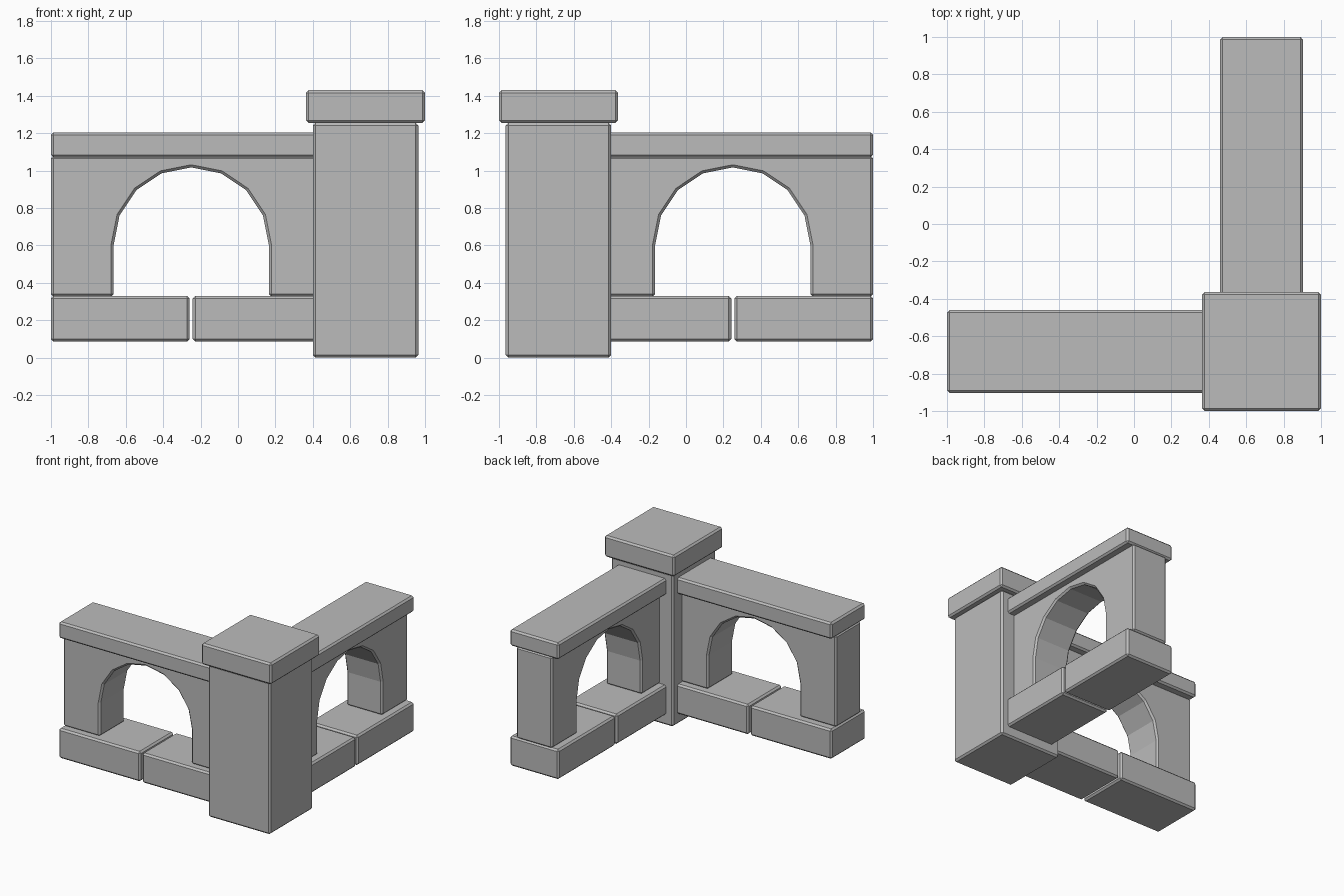
import bpy
import bmesh
import math
from mathutils import Matrix, Vector

if "Cube" in bpy.data.objects:
    bpy.data.objects.remove(bpy.data.objects["Cube"], do_unlink=True)

stone = bpy.data.materials.new("grey stone")
stone.use_nodes = True
grey = (0.5, 0.5, 0.5, 1)
stone.diffuse_color = grey
stone.node_tree.nodes["Principled BSDF"].inputs["Base Color"].default_value = grey

CORNER = Vector((0.682, -0.682, 0))  # axis of the corner pillar
BEVEL = 0.014


def finish(name, bm, turn):
    """Turn the mesh about the pillar, then chamfer its sharp edges."""
    spin = Matrix.Rotation(-math.pi / 2 * turn, 4, "Z")
    move = Matrix.Translation(CORNER)
    bm.transform(move @ spin @ move.inverted())
    bmesh.ops.recalc_face_normals(bm, faces=bm.faces[:])
    mesh = bpy.data.meshes.new(name)
    bm.to_mesh(mesh)
    bm.free()
    mesh.materials.append(stone)
    obj = bpy.data.objects.new(name, mesh)
    bpy.context.scene.collection.objects.link(obj)
    bevel = obj.modifiers.new("chamfer", "BEVEL")
    bevel.width = BEVEL
    bevel.segments = 1
    bevel.limit_method = "ANGLE"
    bevel.angle_limit = math.radians(40)


def block(name, low, high, turn=0):
    low, high = Vector(low), Vector(high)
    bm = bmesh.new()
    bmesh.ops.create_cube(bm, size=1)
    bmesh.ops.scale(bm, vec=high - low, verts=bm.verts)
    bmesh.ops.translate(bm, vec=(low + high) / 2, verts=bm.verts)
    finish(name, bm, turn)


def arched_wall(name, x0, x1, y0, y1, z0, z1, radius, spring, turn):
    mid = (x0 + x1) / 2
    arch = [(mid + radius * math.cos(math.pi * i / 8),
             spring + radius * math.sin(math.pi * i / 8)) for i in range(9)]
    outline = [(x0, z0), (x0, z1), (x1, z1), (x1, z0), (mid + radius, z0)]
    outline += arch + [(mid - radius, z0)]
    bm = bmesh.new()
    face = bm.faces.new([bm.verts.new((x, y0, z)) for x, z in outline])
    side = bmesh.ops.extrude_face_region(bm, geom=[face], use_keep_orig=True)
    moved = [v for v in side["geom"] if isinstance(v, bmesh.types.BMVert)]
    bmesh.ops.translate(bm, vec=(0, y1 - y0, 0), verts=moved)
    finish(name, bm, turn)


# Corner pillar and its cap
block("corner_pillar", (0.4, -0.964, 0), (0.964, -0.4, 1.255))
block("pillar_cap", (0.364, -1, 1.255), (1, -0.364, 1.43))

# Two identical arms meeting at the pillar
for turn, arm in enumerate(("left_running", "back_running")):
    block(arm + "_coping", (-1, -0.904, 1.07), (0.5, -0.46, 1.205), turn)
    arched_wall(arm + "_arch_wall", -1, 0.5, -0.845, -0.52,
                0.325, 1.08, 0.415, 0.602, turn)
    block(arm + "_outer_base", (-1, -0.904, 0.085), (-0.258, -0.46, 0.33), turn)
    block(arm + "_inner_base", (-0.242, -0.904, 0.085), (0.5, -0.46, 0.33), turn)
